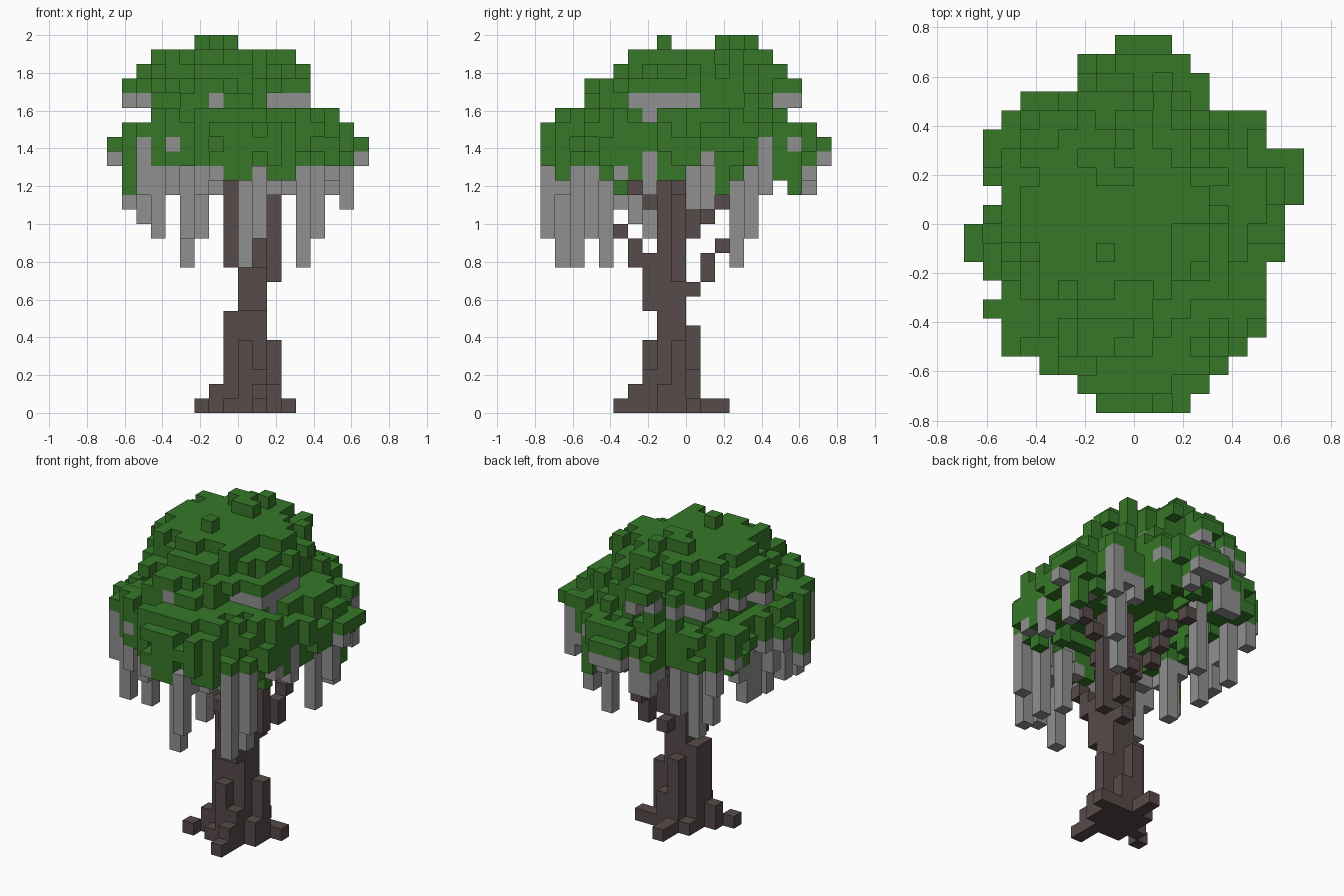
import bpy
import bmesh
import random
from mathutils import Vector

random.seed(11)
U = 2 / 26  # edge length of one block

if "Cube" in bpy.data.objects:
    bpy.data.objects.remove(bpy.data.objects["Cube"], do_unlink=True)


def material(name, rgb):
    m = bpy.data.materials.new(name)
    m.use_nodes = True
    m.diffuse_color = (*rgb, 1)
    m.node_tree.nodes["Principled BSDF"].inputs["Base Color"].default_value = (*rgb, 1)
    return m


green = material("leaf green", (0.037, 0.185, 0.022))
grey = material("vine grey", (0.28, 0.28, 0.28))
brown = material("bark brown", (0.095, 0.069, 0.067))

blocks = {}  # cell -> part name


def box(part, x0, x1, y0, y1, z0, z1):
    for x in range(x0, x1):
        for y in range(y0, y1):
            for z in range(z0, z1):
                blocks.setdefault((x, y, z), part)


def cells(part, *points):
    for p in points:
        blocks.setdefault(p, part)


# Trunk with stepped buttresses
box("trunk", 0, 2, -2, 0, 0, 18)
box("trunk", -1, 0, -2, 0, 0, 7)
box("trunk", 0, 1, -3, -2, 0, 5)
box("trunk", 1, 2, -3, -2, 0, 3)
box("trunk", 2, 3, -1, 0, 0, 5)
box("trunk", 0, 1, 0, 1, 0, 6)
box("trunk", 1, 2, 0, 1, 0, 3)
box("trunk", 0, 2, -3, -2, 7, 11)

# Roots
cells("roots", (1, -5, 0), (1, -4, 0), (1, -4, 1), (-3, -3, 0), (-2, -2, 0), (-2, -2, 1),
      (3, 0, 0), (2, 0, 0), (2, -2, 0), (2, -2, 1), (0, 2, 0), (0, 1, 0), (-1, -3, 0), (-1, 0, 0))

# Branches
box("branches", 2, 3, -1, 0, 9, 15)
box("branches", -1, 0, -2, -1, 10, 16)
cells("branches", (1, 0, 8), (2, 1, 9), (2, 1, 10), (2, 2, 11), (1, -4, 10), (1, -4, 11),
      (1, -5, 12), (0, 0, 12), (0, 0, 13), (-1, 1, 13), (-1, 2, 14), (-1, 3, 15), (-2, 4, 16),
      (0, -3, 14), (0, -4, 15), (3, -1, 15), (4, -1, 16))

# Crown outline in plan: first and last block of each row, front to back
OUTLINE = [(-2, 2), (-3, 3), (-5, 4), (-7, 5), (-7, 6), (-8, 6), (-7, 6), (-8, 6), (-9, 7), (-9, 7),
           (-8, 7), (-7, 8), (-8, 8), (-8, 8), (-8, 6), (-7, 6), (-6, 3), (-3, 3), (-3, 2), (-1, 1)]

# Crown layers: x from, x to, y from, y to
LAYERS = {24: (-6, 4, -4, 6), 23: (-7, 5, -5, 7), 22: (-8, 5, -7, 8), 21: (-6, 5, -7, 6),
          20: (-6, 7, -9, 7), 19: (-8, 8, -10, 9), 18: (-9, 9, -10, 10), 17: (-8, 8, -10, 9)}
# Size of the hollow under the crown
HOLLOW = {17: 0.74, 18: 0.6, 19: 0.45, 20: 0.25}


def radius(x, y, z):
    x0, x1, y0, y1 = LAYERS[z]
    if not (x0 <= x < x1 and y0 <= y < y1):
        return 9
    dx = (x + 0.5 - (x0 + x1) / 2) / ((x1 - x0) / 2)
    dy = (y + 0.5 - (y0 + y1) / 2) / ((y1 - y0) / 2)
    power = 1.65 if z > 19 else 2
    return (abs(dx) ** power + abs(dy) ** power) ** (1 / power)


def on_edge(x, y):
    return y > 7 or x < -7 or x > 7


plan = [(x, y - 10) for y, (a, b) in enumerate(OUTLINE) for x in range(a, b + 1)]

# Leaf layers with ragged edges
leaves = set()
for z in LAYERS:
    for x, y in plan:
        r = radius(x, y, z)
        if HOLLOW.get(z, 0) * random.uniform(0.9, 1.1) <= r < random.uniform(0.78, 1.1):
            leaves.add((x, y, z))

# The two widest layers together fill the whole outline
for x, y in plan:
    if radius(x, y, 18) > 0.6 and not {(x, y, 17), (x, y, 18)} & leaves:
        leaves.add((x, y, 18 if on_edge(x, y) or random.random() < 0.4 else 17))

# Loose leaf blocks on the steps of the crown
for x, y, z in sorted(leaves):
    up = (x, y, z + 1)
    if z < 24 and up not in leaves and radius(*up) < 1.3 and random.random() < 0.35:
        leaves.add(up)
leaves |= {(0, -10, 19), (0, -7, 21), (0, -6, 21), (0, -5, 21), (-2, -7, 22)}

# Notch below the upper tier on the front left corner, with its grey fringe
leaves = {(x, y, z) for x, y, z in leaves
          if not (z == 21 and x >= 2 and y < -4) and not (z == 20 and x > 4 and y == -3)}
notch = [(2, -4), (3, -4)] + [(4, y) for y in range(-4, 1)]
for x, y in notch:
    leaves.add((x, y, 22))
    cells("vines", (x, y, 21))
cells("vines", (4, -3, 20), (-2, -7, 21))

# Grey fringe under the rest of the upper tier
for x, y in plan:
    if (x, y, 22) in leaves and (x, y, 21) not in leaves and (y > 0 or x < -5):
        if random.random() < 0.75:
            cells("vines", (x, y, 21))

# Vine patches on the lower tier, each capped by a leaf
for x, y, low in ((-7, -7, 17), (-5, -8, 18), (6, 5, 17), (3, 7, 18)):
    leaves.add((x, y, 19))
    box("vines", x, x + 1, y, y + 1, low, 19)

for p in leaves:
    cells("canopy", p)
cells("canopy", (-1, 2, 25), (-2, 2, 25), (-2, 3, 25), (-3, 3, 25), (-1, 4, 25), (-2, -2, 25),
      (-1, 5, 24), (-2, -4, 24))

# Drooping leaves: x, y, lowest block
for x, y, low in ((3, 6, 16), (3, 7, 15), (7, 2, 15), (5, -5, 15), (-8, -5, 15),
                  (6, -2, 16), (6, -1, 16), (-2, -8, 16), (0, -10, 17), (2, -9, 16)):
    box("canopy", x, x + 1, y, y + 1, low, 18)

# Long hanging vines: x, y, lowest block
VINES = [(0, -9, 10), (4, -8, 10), (4, -6, 10), (-4, 3, 10), (4, 3, 10), (1, -7, 12), (1, -10, 12),
         (5, -7, 12), (-6, -7, 12), (-4, -7, 12), (-3, 4, 12), (-6, 4, 12), (-6, -3, 12),
         (-7, -4, 13), (-7, 0, 13), (-7, 1, 13), (5, 4, 12), (7, 1, 14), (-8, -5, 14),
         (-8, -1, 15), (-2, 8, 15), (6, -3, 15), (-5, -7, 15), (2, -8, 15), (3, -7, 15)]
for x, y, low in VINES:
    box("vines", x, x + 1, y, y + 1, low, 17 if y < -4 else 18)

# Ragged lower rim of leaves and short vines
for x, y in plan:
    if radius(x, y, 18) < 0.74 or (x, y, 16) in blocks:
        continue
    pick = random.random()
    bottom = 17 if (x, y, 17) in blocks else 18
    edge = on_edge(x, y)
    if bottom == 18 and not edge and random.random() < (0.9 if y < -4 else 0.55):
        cells("canopy", (x, y, 17))
        bottom = 17
    if pick < 0.25 and not edge:
        box("canopy", x, x + 1, y, y + 1, 16, bottom)
    elif pick > 0.6 or (edge and pick > 0.3):
        low = bottom - 1 if bottom == 18 else random.choice((15, 15, 16))
        box("vines", x, x + 1, y, y + 1, low, bottom)

# One mesh per part, keeping only the exposed block faces
AXES = [Vector(v) for v in ((1, 0, 0), (0, 1, 0), (0, 0, 1))]


def build(part, mat):
    bm = bmesh.new()
    for cell, name in blocks.items():
        if name != part:
            continue
        middle = Vector(cell) + Vector((0.5, 0.5, 0.5))
        for i in range(3):
            for sign in (1, -1):
                n = AXES[i] * sign
                if tuple(int(a + b) for a, b in zip(cell, n)) in blocks:
                    continue
                u, v = AXES[(i + 1) % 3] / 2, AXES[(i + 2) % 3] / 2 * sign
                c = middle + n / 2
                bm.faces.new([bm.verts.new(p * U) for p in (c - u - v, c + u - v, c + u + v, c - u + v)])
    bmesh.ops.remove_doubles(bm, verts=bm.verts, dist=U / 100)
    mesh = bpy.data.meshes.new(part)
    bm.to_mesh(mesh)
    bm.free()
    mesh.materials.append(mat)
    bpy.context.collection.objects.link(bpy.data.objects.new(part, mesh))


for part, mat in (("trunk", brown), ("roots", brown), ("branches", brown),
                  ("canopy", green), ("vines", grey)):
    build(part, mat)
